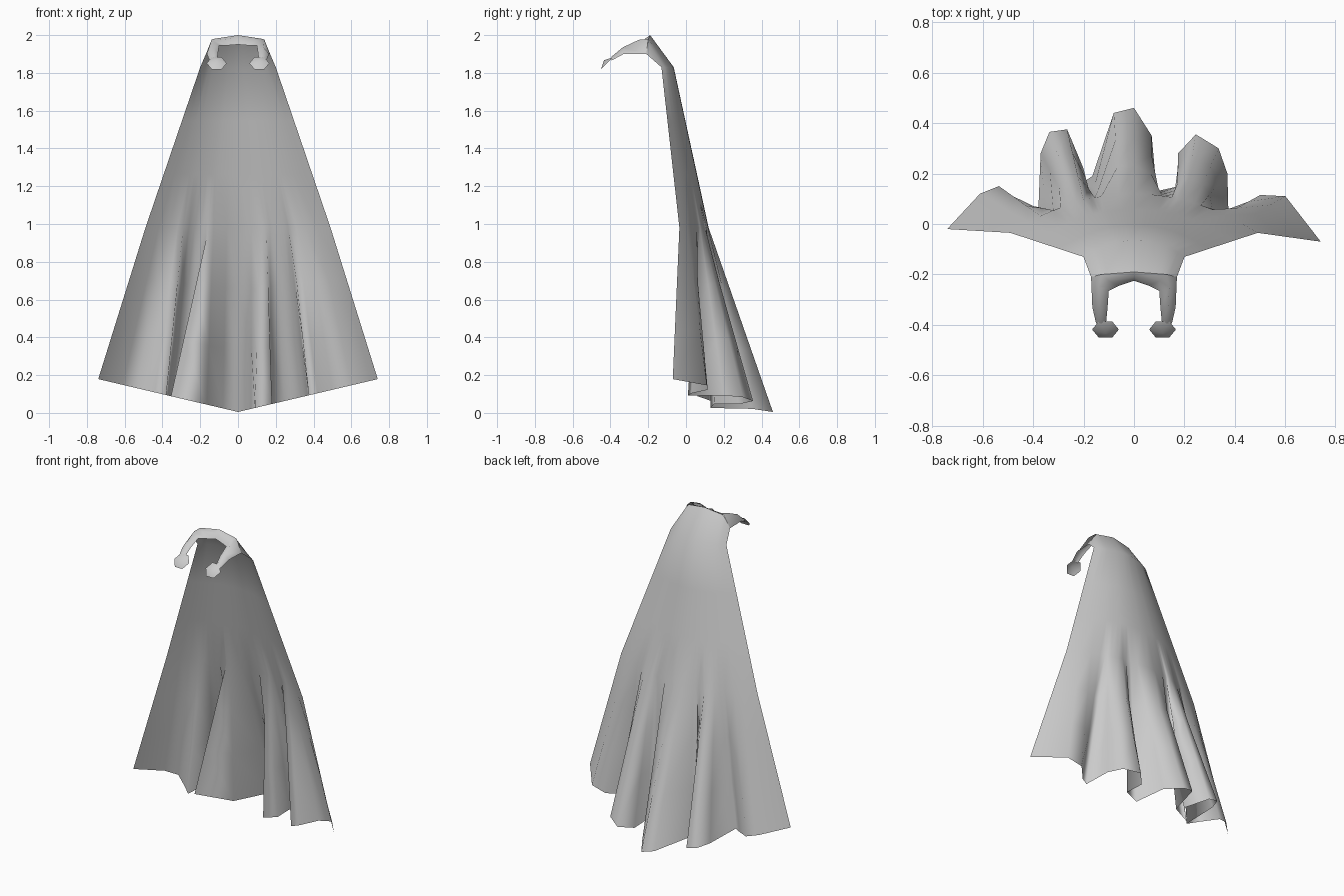
import bpy
import math
from mathutils import Vector

if "Cube" in bpy.data.objects:
    bpy.data.objects.remove(bpy.data.objects["Cube"], do_unlink=True)


def make_material(name, colour):
    material = bpy.data.materials.new(name)
    material.use_nodes = True
    material.diffuse_color = colour
    material.node_tree.nodes["Principled BSDF"].inputs["Base Color"].default_value = colour
    return material


cloth = make_material("plain grey cloth", (0.6, 0.6, 0.6, 1))


def make_object(name, points, faces, sharp_angle):
    mesh = bpy.data.meshes.new(name)
    mesh.from_pydata([tuple(point) for point in points], [], faces)
    mesh.materials.append(cloth)
    mesh.validate()
    part = bpy.data.objects.new(name, mesh)
    bpy.context.scene.collection.objects.link(part)
    bpy.ops.object.select_all(action="DESELECT")
    part.select_set(True)
    bpy.context.view_layer.objects.active = part
    bpy.ops.object.shade_smooth_by_angle(angle=math.radians(sharp_angle))
    return part


def loft(name, rows, sharp_angle):
    """Skin a sheet over rows that share one point count."""
    count = len(rows[0])
    points = [point for row in rows for point in row]
    faces = []
    for r in range(len(rows) - 1):
        for c in range(count - 1):
            a, b = r * count + c, (r + 1) * count + c
            faces.append((a, a + 1, b + 1, b))
    return make_object(name, points, faces, sharp_angle)


def mirrored(points):
    return [Vector((-x, y, z)) for x, y, z in points]


# Pleated hem: x, y, and the x where each pleat line starts at the waist
hem = [
    (-.74, -.02, -.49), (-.61, .12, -.42), (-.535, .15, -.37), (-.44, .08, -.32),
    (-.38, .03, -.29), (-.37, .28, -.26), (-.335, .365, -.23), (-.265, .375, -.2),
    (-.2, .22, -.17), (-.355, .06, -.155), (-.165, .19, -.13), (-.08, .44, -.06),
    (0, .46, 0), (.07, .35, .07), (.09, .13, .12), (.18, .15, .15), (.175, .28, .17),
    (.245, .355, .2), (.335, .3, .24), (.37, .2, .265), (.375, .01, .28),
    (.42, .03, .31), (.5, .115, .36), (.6, .11, .42), (.74, -.07, .49),
]
half_waist = hem[-1][2]
spread = [start / half_waist for x, y, start in hem]


def arc_row(half_width, centre_y, edge_y, height):
    return [Vector((f * half_width, centre_y + (edge_y - centre_y) * f * f, height))
            for f in spread]


def blend_rows(first, second, amount):
    return [a.lerp(b, amount) for a, b in zip(first, second)]


def neck_point(f):
    """Arched neck line, dropping steeply at both ends."""
    t = abs(f)
    corner = Vector((.13, -.2, 1.98))
    if t < .8:
        point = Vector((0, -.19, 2)).lerp(corner, t / .8)
    else:
        point = corner.lerp(Vector((.17, -.21, 1.9)), (t - .8) / .2)
    point.x = math.copysign(point.x, f)
    return point


# Cape: neck, shoulders, waist, then pleats opening toward the hem
neck = [neck_point(f) for f in spread]
shoulder = arc_row(.2, -.065, -.13, 1.83)
waist = arc_row(half_waist, .12, -.035, .98)
bottom = [Vector((x, y, .005 + .235 * abs(x))) for x, y, start in hem]
cape_rows = [neck, shoulder]
cape_rows += [blend_rows(shoulder, waist, step / 3) for step in (1, 2, 3)]
cape_rows += [blend_rows(waist, bottom, step / 3) for step in (1, 2, 3)]
loft("cape", cape_rows, 180)

# Collar band and straps: outer edge, ridge and inner edge at each station
stations = [
    [(0, -.19, 2), (0, -.21, 1.985), (0, -.225, 1.95)],
    [(.13, -.2, 1.98), (.1, -.225, 1.975), (.06, -.245, 1.945)],
    [(.17, -.21, 1.9), (.14, -.25, 1.975), (.1, -.265, 1.945)],
    [(.165, -.33, 1.9), (.135, -.335, 1.935), (.105, -.335, 1.91)],
    [(.15, -.395, 1.865), (.13, -.395, 1.885), (.11, -.385, 1.87)],
]
half_collar = [[Vector(p) for p in station] for station in stations]
other_half = [mirrored(station) for station in half_collar[:0:-1]]
loft("collar_and_straps", other_half + half_collar, 80)

# Clasps: shallow six-sided domes tilted up and forward
centre = Vector((.113, -.418, 1.851))
across, upward = Vector((.053, 0, 0)), Vector((0, .037, .037))
rim = [centre + across * math.cos(k * math.tau / 6) + upward * math.sin(k * math.tau / 6)
       for k in range(6)]
dome = rim + [centre + Vector((0, -.016, .016))]
fan = [(k, (k + 1) % 6, 6) for k in range(6)]
make_object("left_clasp", dome, fan, 60)
make_object("right_clasp", mirrored(dome), [face[::-1] for face in fan], 60)
